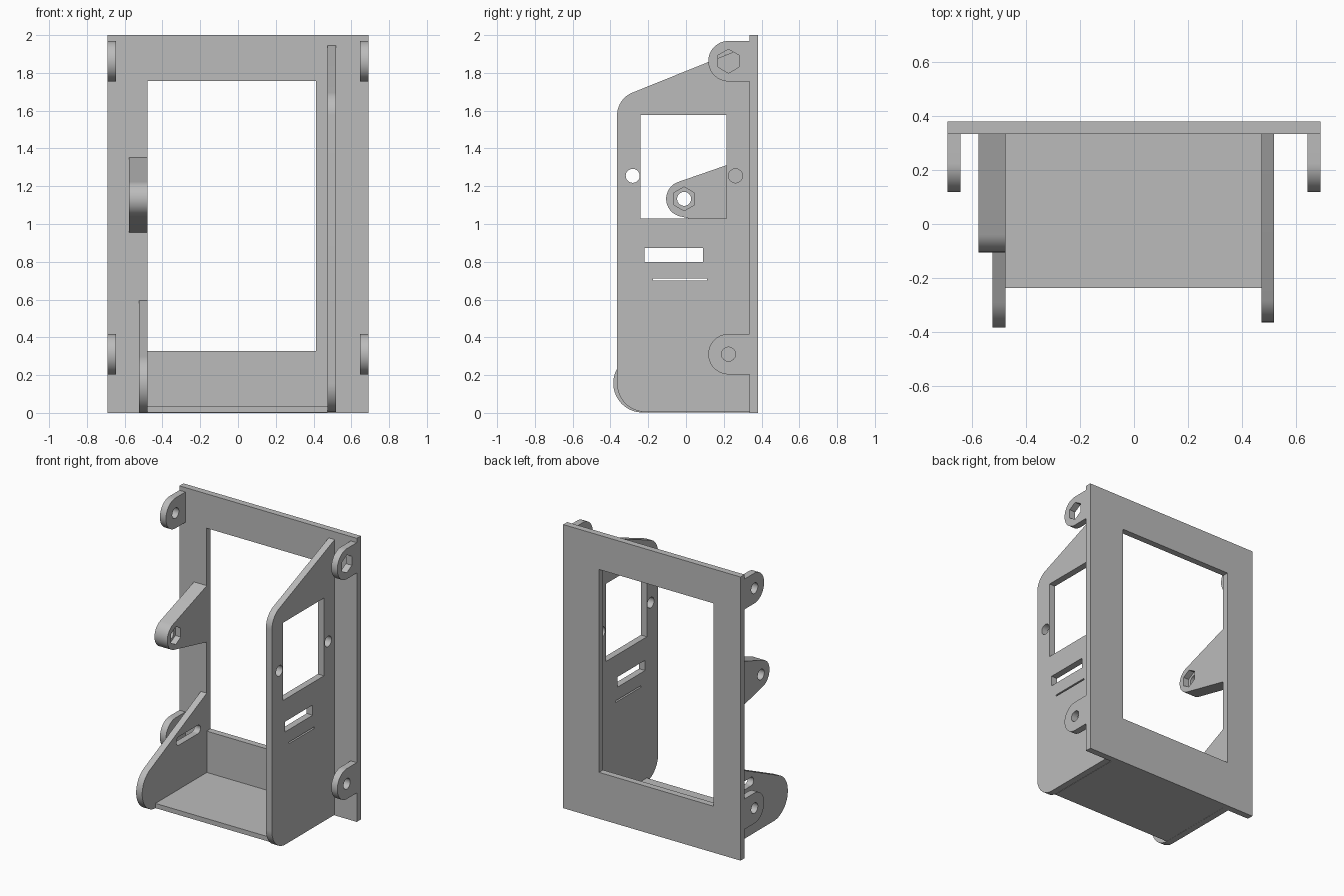
import bpy
import bmesh
from math import cos, sin, pi, radians
from mathutils import Matrix, Vector
from mathutils.geometry import convex_hull_2d

cube = bpy.data.objects.get("Cube")
if cube:
    bpy.data.objects.remove(cube, do_unlink=True)

grey = bpy.data.materials.new("plain grey")
grey.use_nodes = True
colour = (0.5, 0.5, 0.5, 1)
grey.diffuse_color = colour
grey.node_tree.nodes["Principled BSDF"].inputs["Base Color"].default_value = colour

# Profile axes: side plates are drawn in YZ, the panel in XZ
SIDE = Matrix(((0, 0, 1), (1, 0, 0), (0, 1, 0))).to_4x4()
FRONT = Matrix(((1, 0, 0), (0, 0, -1), (0, 1, 0))).to_4x4()
parts = []


def disc(u, v, r, sides=64):
    return [Vector((u + r * cos(pi / 2 + 2 * pi * i / sides),
                    v + r * sin(pi / 2 + 2 * pi * i / sides))) for i in range(sides)]


def hexagon(u, v):
    return disc(u, v, 0.063, 6)


def rect(u0, u1, v0, v1):
    return [Vector(p) for p in ((u0, v0), (u1, v0), (u1, v1), (u0, v1))]


def hull(*shapes):
    """Outline wrapped tightly around discs and points."""
    pts = [p for s in shapes for p in (s if isinstance(s, list) else [Vector(s)])]
    return [pts[i] for i in convex_hull_2d(pts)]


def plate(name, axes, start, end, outline, holes=()):
    """Extrude an outline with holes from start to end along the plate normal."""
    curve = bpy.data.curves.new(name, 'CURVE')
    curve.dimensions = '2D'
    curve.fill_mode = 'BOTH'
    curve.extrude = abs(end - start) / 2
    for loop in (outline, *holes):
        spline = curve.splines.new('POLY')
        spline.points.add(len(loop) - 1)
        for point, co in zip(spline.points, loop):
            point.co = (co.x, co.y, 0, 1)
        spline.use_cyclic_u = True
    temp = bpy.data.objects.new(name + " curve", curve)
    mesh = bpy.data.meshes.new_from_object(temp)
    bpy.data.objects.remove(temp)
    bpy.data.curves.remove(curve)

    mesh.transform(axes @ Matrix.Translation((0, 0, (start + end) / 2)))
    bm = bmesh.new()
    bm.from_mesh(mesh)
    bmesh.ops.remove_doubles(bm, verts=bm.verts, dist=0.0001)
    bmesh.ops.dissolve_limit(bm, angle_limit=radians(0.5), verts=bm.verts, edges=bm.edges)
    bmesh.ops.triangulate(bm, faces=bm.faces)
    bmesh.ops.recalc_face_normals(bm, faces=bm.faces)
    bm.to_mesh(mesh)
    bm.free()
    mesh.name = name
    mesh.materials.clear()
    mesh.materials.append(grey)
    obj = bpy.data.objects.new(name, mesh)
    bpy.context.collection.objects.link(obj)
    parts.append(obj)


BACK = 0.335   # front surface of the panel
HOLE = 0.037   # bolt hole radius

# Panel with its large opening
plate("back_panel", FRONT, -0.38, -BACK, rect(-0.692, 0.692, 0, 2),
      [rect(-0.48, 0.413, 0.327, 1.758)])

# Floor between the side plates
plate("floor", SIDE, -0.478, 0.474, rect(-0.237, BACK, 0.003, 0.036))

# Tall side plate with window, bolt holes and slots
plate("tall_side_plate", SIDE, 0.473, 0.52,
      hull(disc(-0.215, 0.155, 0.15), disc(-0.235, 1.575, 0.13),
           (BACK, 1.945), (BACK, 0.005)),
      [rect(-0.24, 0.215, 1.03, 1.578),
       disc(-0.282, 1.255, HOLE), disc(0.262, 1.255, HOLE),
       rect(-0.22, 0.09, 0.80, 0.872), rect(-0.175, 0.112, 0.70, 0.711)])

# Low side plate with a rounded slot
plate("low_side_plate", SIDE, -0.525, -0.478,
      hull(disc(-0.23, 0.157, 0.155), (BACK, 0.595), (BACK, 0.002)),
      [hull(disc(0.025, 0.377, 0.03), disc(0.235, 0.377, 0.03))])

# Clamp arm: round hole outside, nut recess inside
arm = hull(disc(-0.01, 1.133, 0.095), (BACK, 1.353), (BACK, 0.955))
plate("arm_outer_half", SIDE, -0.578, -0.52, arm, [disc(-0.01, 1.133, HOLE)])
plate("arm_inner_half", SIDE, -0.52, -0.478, arm, [hexagon(-0.01, 1.133)])

# Mounting ears on both edges of the panel
for side, sign in (("left", 1), ("right", -1)):
    for level, z in (("upper", 1.862), ("lower", 0.311)):
        nut = side == "left" and level == "upper"
        hole = hexagon(0.225, z) if nut else disc(0.225, z, HOLE)
        plate(f"{level}_{side}_ear", SIDE, sign * 0.645, sign * 0.692,
              hull(disc(0.225, z, 0.107), (BACK, z - 0.107), (BACK, z + 0.107)), [hole])

# Smooth the rounded edges, keep corners crisp
bpy.ops.object.select_all(action='DESELECT')
for obj in parts:
    obj.select_set(True)
bpy.context.view_layer.objects.active = parts[0]
bpy.ops.object.shade_smooth_by_angle(angle=radians(30))
